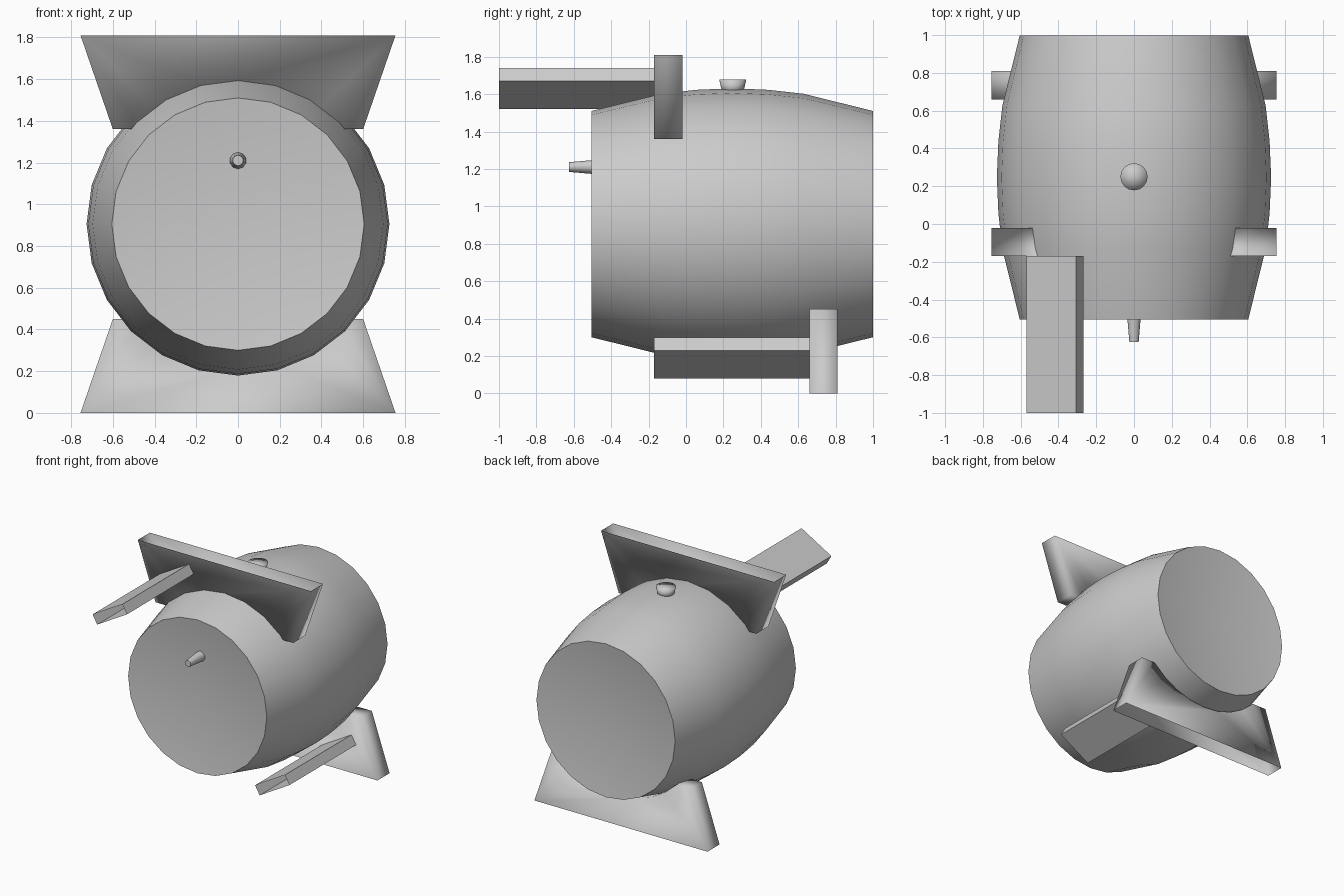
import bpy, bmesh, math
from mathutils import Vector

if "Cube" in bpy.data.objects:
    bpy.data.objects.remove(bpy.data.objects["Cube"])

CZ = 0.905          # height of the barrel axis

grey = bpy.data.materials.new("plain_grey")
grey.diffuse_color = (0.6, 0.6, 0.6, 1)
grey.use_nodes = True
grey.node_tree.nodes["Principled BSDF"].inputs["Base Color"].default_value = grey.diffuse_color


def finish(name, bm, angle=None):
    bmesh.ops.recalc_face_normals(bm, faces=bm.faces)
    me = bpy.data.meshes.new(name)
    bm.to_mesh(me)
    bm.free()
    me.materials.append(grey)
    ob = bpy.data.objects.new(name, me)
    bpy.context.collection.objects.link(ob)
    if angle is not None:
        bpy.ops.object.select_all(action='DESELECT')
        ob.select_set(True)
        bpy.context.view_layer.objects.active = ob
        bpy.ops.object.shade_smooth_by_angle(angle=math.radians(angle))
    return ob


def lathe(name, rings, sides, origin, u, v, axis, dish=0.0, angle=50):
    """Closed solid from (distance along axis, radius) rings; lids may be dished inwards."""
    o, u, v, axis = map(Vector, (origin, u, v, axis))
    bm = bmesh.new()
    loops = []
    for d, r in rings:
        loops.append([bm.verts.new(o + axis * d + u * (r * math.sin(a)) + v * (r * math.cos(a)))
                      for a in (2 * math.pi * i / sides for i in range(sides))])
    for a, b in zip(loops, loops[1:]):
        for i in range(sides):
            j = (i + 1) % sides
            bm.faces.new((a[i], a[j], b[j], b[i]))
    for loop, d in ((loops[0], rings[0][0] + dish), (loops[-1], rings[-1][0] - dish)):
        mid = bm.verts.new(o + axis * d)
        for i in range(sides):
            bm.faces.new((loop[i], loop[(i + 1) % sides], mid))
    return finish(name, bm, angle)


def tube(name, section, y0, y1, skip=()):
    """Extrude an (x, z) section along y; ends are open unless a side is skipped."""
    bm = bmesh.new()
    a = [bm.verts.new((x, y0, z)) for x, z in section]
    b = [bm.verts.new((x, y1, z)) for x, z in section]
    n = len(section)
    for i in range(n):
        if i not in skip:
            j = (i + 1) % n
            bm.faces.new((a[i], a[j], b[j], b[i]))
    if skip:                                    # supports have front and back walls
        bm.faces.new(a)
        bm.faces.new(b)
    return finish(name, bm, 180 if skip else None)


# barrel lying along y, bulging in the middle, with dished lids
half = [(0.752, 0.605), (0.38, 0.697), (0.19, 0.718)]
rings = [(-d, r) for d, r in half] + [(0, 0.726)] + [(d, r) for d, r in reversed(half)]
lathe("barrel", rings, 24, (0, 0.247, CZ), (1, 0, 0), (0, 0, 1), (0, 1, 0), dish=0.08)

# bung on top and spigot on the front lid
lathe("bung", [(0, 0.055), (0.077, 0.072)], 16, (0, 0.25, 1.60), (1, 0, 0), (0, 1, 0), (0, 0, 1), angle=180)
lathe("spigot", [(0, 0.042), (0.185, 0.026)], 10, (0, -0.44, 1.21), (1, 0, 0), (0, 0, 1), (0, -1, 0))

# hollow cradle supports, open on the wide outer side, curved to seat the barrel
R = 0.66
edge = math.acos(0.455 / R)
arc = [(R * math.sin(a), R * math.cos(a)) for a in (edge - 2 * edge * i / 8 for i in range(9))]
cradle = [(-0.755, 0.905), (0.755, 0.905), (0.60, 0.455)] + arc + [(-0.60, 0.455)]
tube("upper_support", [(x, CZ + z) for x, z in cradle], -0.17, -0.02, skip=(0,))
tube("lower_support", [(x, CZ - z) for x, z in cradle], 0.66, 0.81, skip=(0,))

# tilted planks, open-ended, running forward from each support
c, s = math.cos(math.radians(30)), math.sin(math.radians(30))
corners = [(-0.15, -0.04), (0.15, -0.04), (0.15, 0.04), (-0.15, 0.04)]
plank = [(x * c - z * s, x * s + z * c) for x, z in corners]
for name, px, pz, y0, y1 in (("upper_plank", -0.418, 1.63, -1.0, -0.17),
                             ("lower_plank", 0.418, 0.19, -0.17, 0.66)):
    tube(name, [(px + x, pz + z) for x, z in plank], y0, y1)
